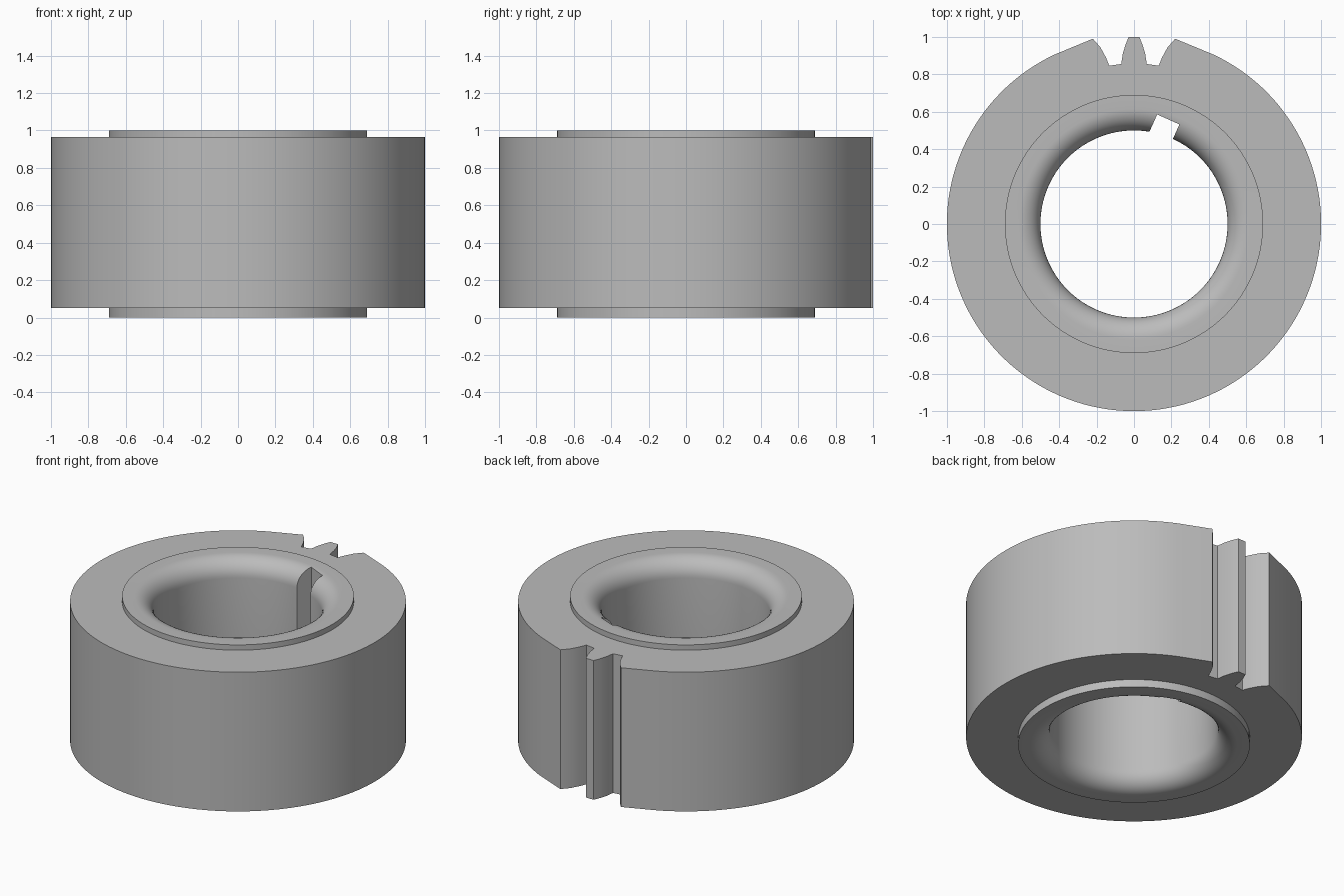
import bpy, bmesh, math
from mathutils import Matrix, Vector

cube = bpy.data.objects.get("Cube")
if cube:
    bpy.data.objects.remove(cube, do_unlink=True)

grey = bpy.data.materials.new("machined_grey")
grey.use_nodes = True
colour = (0.5, 0.5, 0.5, 1)
grey.diffuse_color = colour
grey.node_tree.nodes["Principled BSDF"].inputs["Base Color"].default_value = colour


def add_object(name, bm):
    bmesh.ops.recalc_face_normals(bm, faces=bm.faces)
    mesh = bpy.data.meshes.new(name)
    bm.to_mesh(mesh)
    bm.free()
    mesh.materials.append(grey)
    obj = bpy.data.objects.new(name, mesh)
    bpy.context.collection.objects.link(obj)
    return obj


def select(obj):
    bpy.ops.object.select_all(action="DESELECT")
    obj.select_set(True)
    bpy.context.view_layer.objects.active = obj


def skin_loops(bm, loops):
    """Join matching closed loops into a ring-shaped solid."""
    rings = [[bm.verts.new(p) for p in loop] for loop in loops]
    for a, b in zip(rings, rings[1:] + rings[:1]):
        for i in range(len(a)):
            j = (i + 1) % len(a)
            bm.faces.new((a[i], a[j], b[j], b[i]))


def polar(r, a, z=0):
    return Vector((r * math.sin(a), r * math.cos(a), z))


# Outer body: round outline with one tooth between two curved gaps
half = [(0.028, 1.0), (0.045, 0.96), (0.06, 0.91), (0.068, 0.855),
        (0.132, 0.846), (0.15, 0.89), (0.18, 0.945), (0.22, 0.99)]
start, steps = math.radians(25), 120
arc = [polar(1, start + (2 * math.pi - 2 * start) * i / steps) for i in range(steps + 1)]
outline = [Vector((x, y, 0)) for x, y in half] + arc
outline += [Vector((-x, y, 0)) for x, y in reversed(half)]
inner = [p.normalized() * 0.66 for p in outline]
low, high = Vector((0, 0, 0.05)), Vector((0, 0, 0.965))
bm = bmesh.new()
skin_loops(bm, [[p + z for p in pts] for pts, z in
                ((inner, low), (outline, low), (outline, high), (inner, high))])
body = add_object("toothed_body", bm)

# Hub sleeve: lathed section with rounded bore edges
bore, hub, fillet, sides = 0.5, 0.69, 0.115, 128
curve = [(bore + fillet * (1 - math.cos(t)), fillet * (1 - math.sin(t)))
         for t in (math.pi / 2 * i / 10 for i in range(11))]
section = [(r, z) for r, z in reversed(curve)] + [(r, 1 - z) for r, z in curve]
section += [(hub, 1), (hub, 0)]
bm = bmesh.new()
skin_loops(bm, [[polar(r, 2 * math.pi * i / sides, z) for i in range(sides)]
                for r, z in section])
sleeve = add_object("hub_sleeve", bm)

# Keyway: slightly offset slot through the bore
bm = bmesh.new()
bmesh.ops.create_cube(bm, size=1, matrix=Matrix.Rotation(math.radians(-24), 4, "Z")
                      @ Matrix.Translation((-0.06, 0.435, 0.5))
                      @ Matrix.Diagonal((0.13, 0.3, 1.4, 1)))
cutter = add_object("keyway_cutter", bm)
cutter.hide_render = True
select(sleeve)
cut = sleeve.modifiers.new("keyway", "BOOLEAN")
cut.operation, cut.solver, cut.object = "DIFFERENCE", "EXACT", cutter
bpy.ops.object.modifier_apply(modifier=cut.name)
bpy.data.objects.remove(cutter, do_unlink=True)

for obj in (body, sleeve):
    select(obj)
    bpy.ops.object.shade_smooth_by_angle(angle=math.radians(25))
